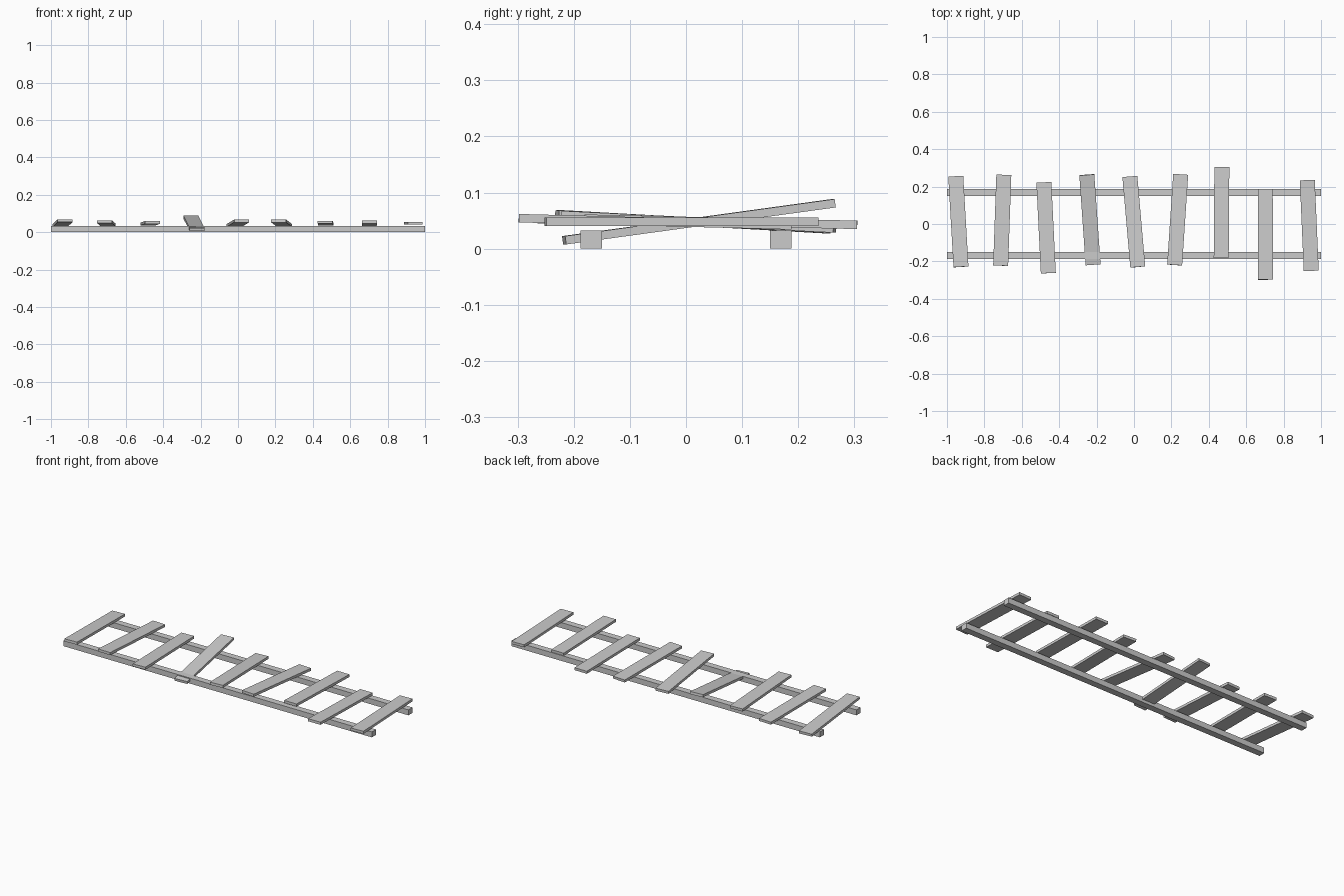
import bpy
from math import radians

if "Cube" in bpy.data.objects:
    bpy.data.objects.remove(bpy.data.objects["Cube"])


def box(name, size, loc, rot=(0, 0, 0)):
    bpy.ops.mesh.primitive_cube_add(size=1, location=loc, rotation=rot)
    ob = bpy.context.object
    ob.name = name
    ob.scale = size
    return ob


# Two long rails
for name, side in (("front_rail", -1), ("back_rail", 1)):
    box(name, (2.0, 0.038, 0.032), (0, side * 0.169, 0.016))

# Loose crossing planks: y offset, tilt and yaw in degrees
planks = [
    (0.013, -3.2, 3.3),
    (0.020, -1.8, -2.0),
    (-0.020, -1.0, 2.8),
    (0.023, 7.8, 4.0),
    (0.012, -3.0, 5.0),
    (0.023, -2.8, -3.8),
    (0.062, -1.3, -0.4),
    (-0.055, -1.5, 0.2),
    (-0.008, 0.0, 2.5),
]
for i, (y, tilt, yaw) in enumerate(planks):
    x = -0.939 + i * 0.2345
    box(f"plank_{i + 1}", (0.08, 0.486, 0.015), (x, y, 0.048),
        (radians(tilt), 0, radians(yaw)))
